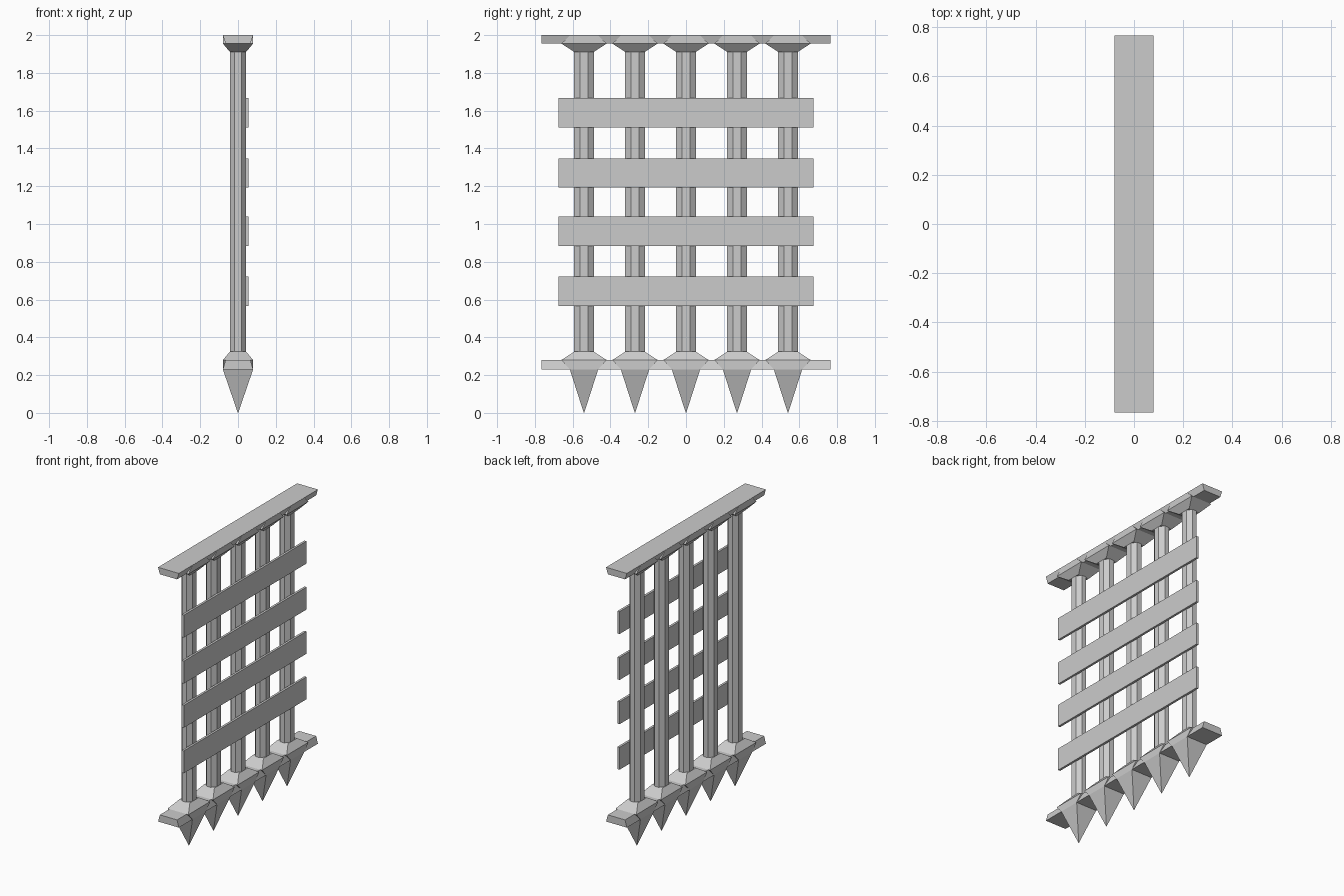
import bpy, bmesh, math

if "Cube" in bpy.data.objects:
    bpy.data.objects.remove(bpy.data.objects["Cube"])


def loft(name, rings, y=0.0):
    """Skin a stack of horizontal rings of (x, y, z) points and cap both ends."""
    bm = bmesh.new()
    rows = [[bm.verts.new((p[0], p[1] + y, p[2])) for p in ring] for ring in rings]
    n = len(rings[0])
    for a, b in zip(rows, rows[1:]):
        for i in range(n):
            j = (i + 1) % n
            bm.faces.new((a[i], a[j], b[j], b[i]))
    bm.faces.new(rows[0][::-1])
    bm.faces.new(rows[-1])
    bmesh.ops.remove_doubles(bm, verts=bm.verts, dist=1e-5)
    bmesh.ops.recalc_face_normals(bm, faces=bm.faces)
    mesh = bpy.data.meshes.new(name)
    bm.to_mesh(mesh)
    bm.free()
    ob = bpy.data.objects.new(name, mesh)
    bpy.context.collection.objects.link(ob)
    return ob


def rect(hx, hy, z, cx=0.0):
    return [(cx - hx, -hy, z), (cx + hx, -hy, z), (cx + hx, hy, z), (cx - hx, hy, z)]


def octagon(hx, hy, z):
    s = 1 / math.cos(math.pi / 8)
    angles = [math.pi / 8 + k * math.pi / 4 for k in range(8)]
    return [(hx * s * math.cos(a), hy * s * math.sin(a), z) for a in angles]


# Long rails, tapered in cross-section
loft("top_rail", [rect(0.066, 0.765, 1.955), rect(0.08, 0.765, 2.0)])
loft("bottom_rail", [rect(0.08, 0.765, 0.23), rect(0.066, 0.765, 0.28)])

# Five bars, each with a flared collar at both ends and a spike below
for k in range(-2, 3):
    y = 0.27 * k
    loft("vertical_bar", [octagon(0.042, 0.052, 0.31), octagon(0.042, 0.052, 1.925)], y)
    loft("top_collar", [rect(0.042, 0.05, 1.91), rect(0.08, 0.12, 1.955),
                        rect(0.08, 0.075, 1.999)], y)
    loft("bottom_collar", [rect(0.08, 0.075, 0.23), rect(0.08, 0.12, 0.28),
                           rect(0.042, 0.05, 0.325)], y)
    loft("spike", [rect(0.001, 0.001, 0.0), rect(0.08, 0.075, 0.23)], y)

# Flat cross slats on one side
for z in (0.645, 0.962, 1.27, 1.59):
    loft("cross_slat", [rect(0.008, 0.675, z - 0.078, 0.047),
                        rect(0.008, 0.675, z + 0.078, 0.047)])
